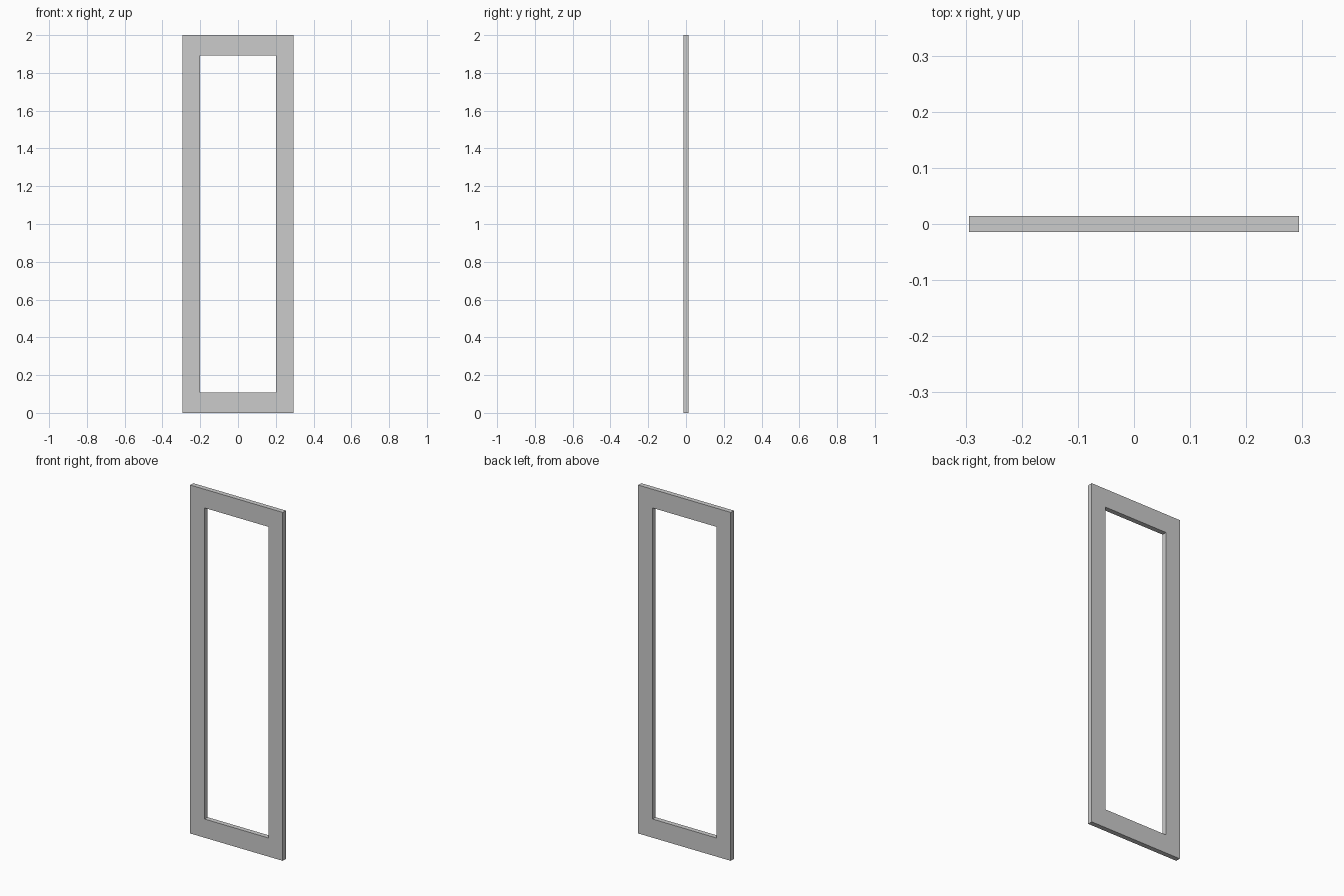
import bpy, bmesh

if "Cube" in bpy.data.objects:
    bpy.data.objects.remove(bpy.data.objects["Cube"])

W, H, D = 0.588, 2.0, 0.028      # outer width, height, thickness
SIDE, RAIL = 0.0915, 0.107       # stile width, top/bottom rail height


def rect(bm, x, z0, z1):
    """Four corners of an upright rectangle on the front plane."""
    return [bm.verts.new((px, -D / 2, pz))
            for px, pz in ((-x, z0), (x, z0), (x, z1), (-x, z1))]


bm = bmesh.new()
# outer outline and opening, bridged into a flat ring
outer = rect(bm, W / 2, 0, H)
inner = rect(bm, W / 2 - SIDE, RAIL, H - RAIL)
faces = []
for i in range(4):
    j = (i + 1) % 4
    faces.append(bm.faces.new((outer[i], outer[j], inner[j], inner[i])))

# give the ring its thickness
ext = bmesh.ops.extrude_face_region(bm, geom=faces, use_keep_orig=True)
verts = [g for g in ext["geom"] if isinstance(g, bmesh.types.BMVert)]
bmesh.ops.translate(bm, verts=verts, vec=(0, D, 0))
bmesh.ops.recalc_face_normals(bm, faces=bm.faces)

mesh = bpy.data.meshes.new("door_frame")
bm.to_mesh(mesh)
bm.free()
bpy.context.collection.objects.link(bpy.data.objects.new("door_frame", mesh))
